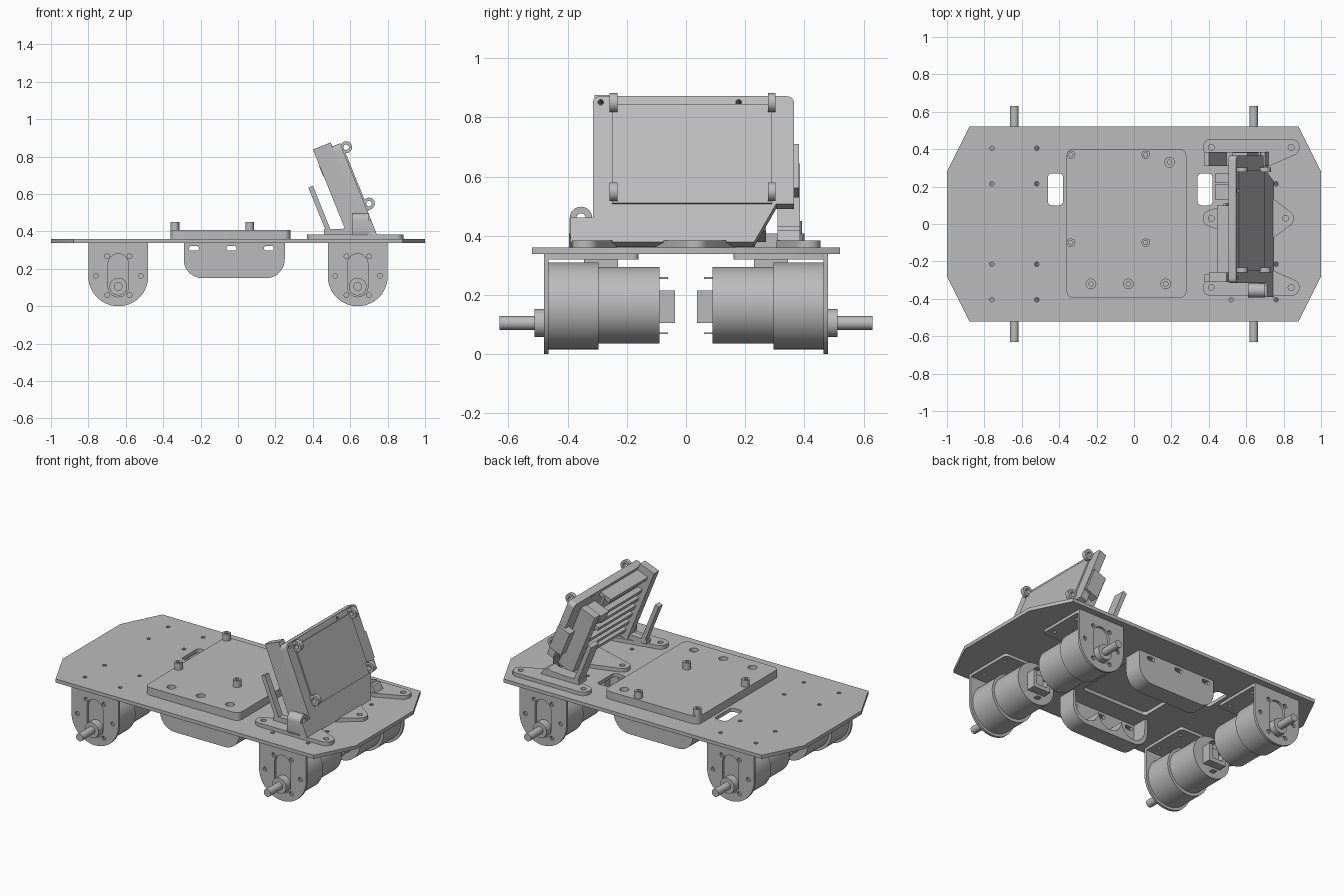
import bpy, bmesh, math
from mathutils import Matrix, Vector
from mathutils.geometry import convex_hull_2d

cube = bpy.data.objects.get("Cube")
if cube:
    bpy.data.objects.remove(cube, do_unlink=True)

grey = bpy.data.materials.new("plain_grey")
grey.use_nodes = True
grey.diffuse_color = (0.5, 0.5, 0.5, 1)
grey.node_tree.nodes["Principled BSDF"].inputs["Base Color"].default_value = (0.5, 0.5, 0.5, 1)

X, Y, Z = Vector((1, 0, 0)), Vector((0, 1, 0)), Vector((0, 0, 1))
FLAT = (Vector(), X, Y, Z)


# Outline helpers
def arc(cx, cy, r, start, end, n=16):
    angles = [math.radians(start + (end - start) * i / n) for i in range(n + 1)]
    return [(cx + r * math.cos(a), cy + r * math.sin(a)) for a in angles]


def circle(cx, cy, r, n=16):
    return arc(cx, cy, r, 0, 360, n)[:-1]


def hull(*discs):
    pts = [Vector(p) for d in discs for p in circle(*d, 24)]
    return [tuple(pts[i]) for i in convex_hull_2d(pts)]


def rect(x0, x1, y0, y1, r=0):
    if not r:
        return [(x0, y0), (x1, y0), (x1, y1), (x0, y1)]
    return hull((x0 + r, y0 + r, r), (x1 - r, y0 + r, r),
                (x1 - r, y1 - r, r), (x0 + r, y1 - r, r))


def sheet(name, outlines, low, high, frame=FLAT):
    """Extrude filled outlines (inner ones are holes) between two depths of a frame."""
    cu = bpy.data.curves.new(name, "CURVE")
    cu.dimensions, cu.fill_mode = "2D", "BOTH"
    cu.extrude = (high - low) / 2
    for pts in outlines:
        sp = cu.splines.new("POLY")
        sp.points.add(len(pts) - 1)
        for p, (x, y) in zip(sp.points, pts):
            p.co = (x, y, 0, 1)
        sp.use_cyclic_u = True
    tmp = bpy.data.objects.new(name + "_outline", cu)
    bpy.context.collection.objects.link(tmp)
    deps = bpy.context.evaluated_depsgraph_get()
    mesh = bpy.data.meshes.new_from_object(tmp.evaluated_get(deps))
    bpy.data.objects.remove(tmp, do_unlink=True)
    bpy.data.curves.remove(cu)

    origin, ax, ay, az = frame
    m = Matrix((ax, ay, az)).transposed().to_4x4()
    m.translation = origin + az * (low + high) / 2
    bm = bmesh.new()
    bm.from_mesh(mesh)
    bm.transform(m)
    bmesh.ops.remove_doubles(bm, verts=bm.verts, dist=0.0001)
    bmesh.ops.recalc_face_normals(bm, faces=bm.faces)
    for f in bm.faces:
        f.smooth = True
    for e in bm.edges:
        e.smooth = len(e.link_faces) == 2 and e.calc_face_angle(0) < math.radians(32)
    bm.to_mesh(mesh)
    bm.free()
    mesh.materials.clear()
    mesh.materials.append(grey)
    obj = bpy.data.objects.new(name, mesh)
    bpy.context.collection.objects.link(obj)
    return obj


# Chassis plate
outline = [(-1, -0.28), (-0.88, -0.52), (0.88, -0.52), (1, -0.28),
           (1, 0.28), (0.88, 0.52), (-0.88, 0.52), (-1, 0.28)]
holes = [circle(sx * 0.64 + dx, sy * y, 0.012, 10)
         for sx in (-1, 1) for dx in (-0.12, 0.12) for sy in (-1, 1) for y in (0.215, 0.405)]
slots = [rect(x - 0.04, x + 0.04, 0.1, 0.27, 0.02) for x in (-0.42, 0.38)]
opening = rect(-0.25, 0.21, -0.2, 0.2, 0.02)
sheet("chassis_plate", [outline, opening] + slots + holes, 0.338, 0.36)

# Geared motors with their brackets
for sx in (-1, 1):
    for sy in (-1, 1):
        tag = ("left" if sx > 0 else "right") + ("_back" if sy > 0 else "_front")
        side = (X * sx * 0.64, X, Z, Y * sy)
        face = arc(0, 0.16, 0.16, 180, 360, 32) + [(0.16, 0.338), (-0.16, 0.338)]
        slot = hull((0, 0.105, 0.055), (0, 0.225, 0.055))
        bolts = [circle(0.12 * math.cos(a), 0.163 + 0.12 * math.sin(a), 0.013, 10)
                 for a in (math.radians(60 * i) for i in range(6))]
        sheet("bracket_face_" + tag, [face, slot] + bolts, 0.465, 0.48, side)
        flange = rect(-0.16, 0.16, 0.16, 0.475, 0.02)
        screws = [circle(dx, y, 0.012, 10) for dx in (-0.12, 0.12) for y in (0.215, 0.405)]
        sheet("bracket_flange_" + tag, [flange] + screws, 0.32, 0.338,
              (X * sx * 0.64, X, Y * sy, Z))
        for part, z, r, y0, y1 in (("gearbox", 0.163, 0.147, 0.295, 0.464),
                                   ("motor_can", 0.165, 0.13, 0.09, 0.295),
                                   ("shaft_boss", 0.105, 0.047, 0.464, 0.512),
                                   ("shaft", 0.105, 0.023, 0.512, 0.63)):
            sheet(part + "_" + tag, [circle(0, z, r, 40)], y0, y1, side)
        # Rear plug and terminals
        plug = [(-0.06, 0.105), (0.06, 0.105), (0.06, 0.215), (0.035, 0.215),
                (0.035, 0.13), (-0.035, 0.13), (-0.035, 0.215), (-0.06, 0.215)]
        sheet("plug_" + tag, [plug], 0.037, 0.09, side)
        sheet("plug_base_" + tag, [rect(-0.06, 0.06, 0.105, 0.215)], 0.07, 0.09, side)
        for z in (0.07, 0.257):
            sheet("terminal_" + tag, [rect(-0.015, 0.015, z - 0.003, z + 0.003)], 0.06, 0.09, side)

# Raised deck with standoffs
deck = rect(-0.36, 0.28, -0.395, 0.4, 0.035)
wells = [(-0.23, -0.32), (-0.03, -0.32), (0.17, -0.32), (0.19, 0.33)]
sheet("deck_lower", [deck] + [circle(x, y, 0.012) for x, y in wells], 0.36, 0.385)
sheet("deck_upper", [deck] + [circle(x, y, 0.026) for x, y in wells], 0.385, 0.408)
for x in (-0.338, 0.062):
    for y in (-0.1, 0.37):
        post = hull((x, y, 0.022), (x + 0.012, y + 0.008, 0.012), (x - 0.008, y + 0.008, 0.012))
        sheet("standoff", [post, circle(x, y, 0.011, 12)], 0.408, 0.45)

# Battery cradles under the plate
cup = ([(-0.29, 0.338)] + arc(-0.19, 0.25, 0.1, 180, 270, 10)
       + arc(0.15, 0.25, 0.1, 270, 360, 10) + [(0.25, 0.338)])
waves = [p for cx in (0.148, -0.02, -0.188) for p in arc(cx, 0.26, 0.083, -2, -178, 14)]
vents = [rect(x - 0.026, x + 0.026, 0.297, 0.322, 0.01) for x in (-0.235, -0.035, 0.165)]
for sy, tag in ((-1, "front"), (1, "back")):
    side = (Vector(), X, Z, Y * sy)
    sheet("cradle_wall_" + tag, [cup] + vents, 0.325, 0.345, side)
    sheet("cradle_body_" + tag, [cup + [(0.233, 0.338)] + waves + [(-0.273, 0.338)]],
          0.23, 0.325, side)

# Stand feet
for y, knees in ((0.41, [(0.71, 0.32)]), (0.03, [(0.7, 0.15), (0.7, -0.09)]), (-0.34, [(0.71, -0.25)])):
    x1 = 0.81 if len(knees) > 1 else 0.84
    foot = hull((0.413, y, 0.045), (x1, y, 0.045), *[(kx, ky, 0.015) for kx, ky in knees])
    sheet("stand_foot", [foot] + [circle(x, y, 0.016, 12) for x in (0.413, x1)], 0.36, 0.383)

# Leaning frame: first axis along y, second up the slope, third towards the back
tilt = math.radians(22)
up = Vector((-math.sin(tilt), 0, math.cos(tilt)))
back = Vector((-math.cos(tilt), 0, -math.sin(tilt)))
LEAN = (Vector((0.745, 0, 0.378)), Y, up, back)


def lean_box(name, y0, y1, v0, v1, w0, w1, r=0):
    return sheet(name, [rect(y0, y1, v0, v1, r)], w0, w1, LEAN)


# Display panel and cover
panel = ([(-0.39, 0), (0.23, 0), (0.305, 0.14), (0.365, 0.14)]
         + arc(0.34, 0.507, 0.025, 0, 90, 6) + arc(-0.29, 0.507, 0.025, 90, 180, 6)
         + [(-0.315, 0.09), (-0.39, 0.09)])
window = rect(0.12, 0.2, 0.28, 0.38, 0.02)
pins = [circle(-0.288, 0.51, 0.01, 10), circle(0.178, 0.51, 0.01, 10)]
sheet("display_panel", [panel, window] + pins, 0, 0.045, LEAN)
lean_box("display_cover", -0.25, 0.29, 0.14, 0.5, -0.008, 0)
lean_box("side_connector", 0.33, 0.382, 0.2, 0.36, 0.005, 0.09)

# Ring clips on the display face
for y in (-0.245, 0.29):
    for v in (0.175, 0.5):
        c = LEAN[0] + up * v - back * 0.022
        sheet("ring_clip", [circle(0, 0, 0.032, 20), circle(0, 0, 0.015, 14)],
              y - 0.013, y + 0.013, (c, X, Z, Y))

# Pivot lug beside the panel
lug = hull((-0.355, 0.46, 0.038), (-0.355, 0.4, 0.038))
sheet("pivot_lug", [lug, circle(-0.355, 0.46, 0.016, 14)], 0.61, 0.7, (Vector(), Y, Z, X))

# Rear rails, cooling ribs and blocks
lean_box("rear_rail_front", -0.31, -0.26, 0.06, 0.555, 0.045, 0.147)
lean_box("rear_rail_back", 0.22, 0.27, 0.06, 0.47, 0.045, 0.147)
lean_box("circuit_board", -0.27, 0.11, 0.08, 0.5, 0.07, 0.085)
for i in range(6):
    v = 0.1 + i * 0.058
    lean_box("cooling_rib", -0.26, 0.22 if i < 3 else 0.1, v, v + 0.024, 0.045, 0.118)
lean_box("cable_block", 0.13, 0.21, 0.4, 0.46, 0.045, 0.15)
lean_box("top_lip", -0.26, 0.1, 0.485, 0.51, 0.045, 0.12)

# Rear struts with their ties to the panel
for y0, y1 in ((-0.31, -0.27), (0.31, 0.385)):
    lean_box("rear_strut", y0, y1, 0.1, 0.376, 0.22, 0.246)
    lean_box("strut_tie", y0, y1, 0.03, 0.075, 0.045, 0.13)
    tie = [(0.46, 0.383), (0.72, 0.383), (0.7, 0.42), (0.46, 0.41)]
    sheet("strut_base", [tie], y0, y1, (Vector(), X, Z, Y))
